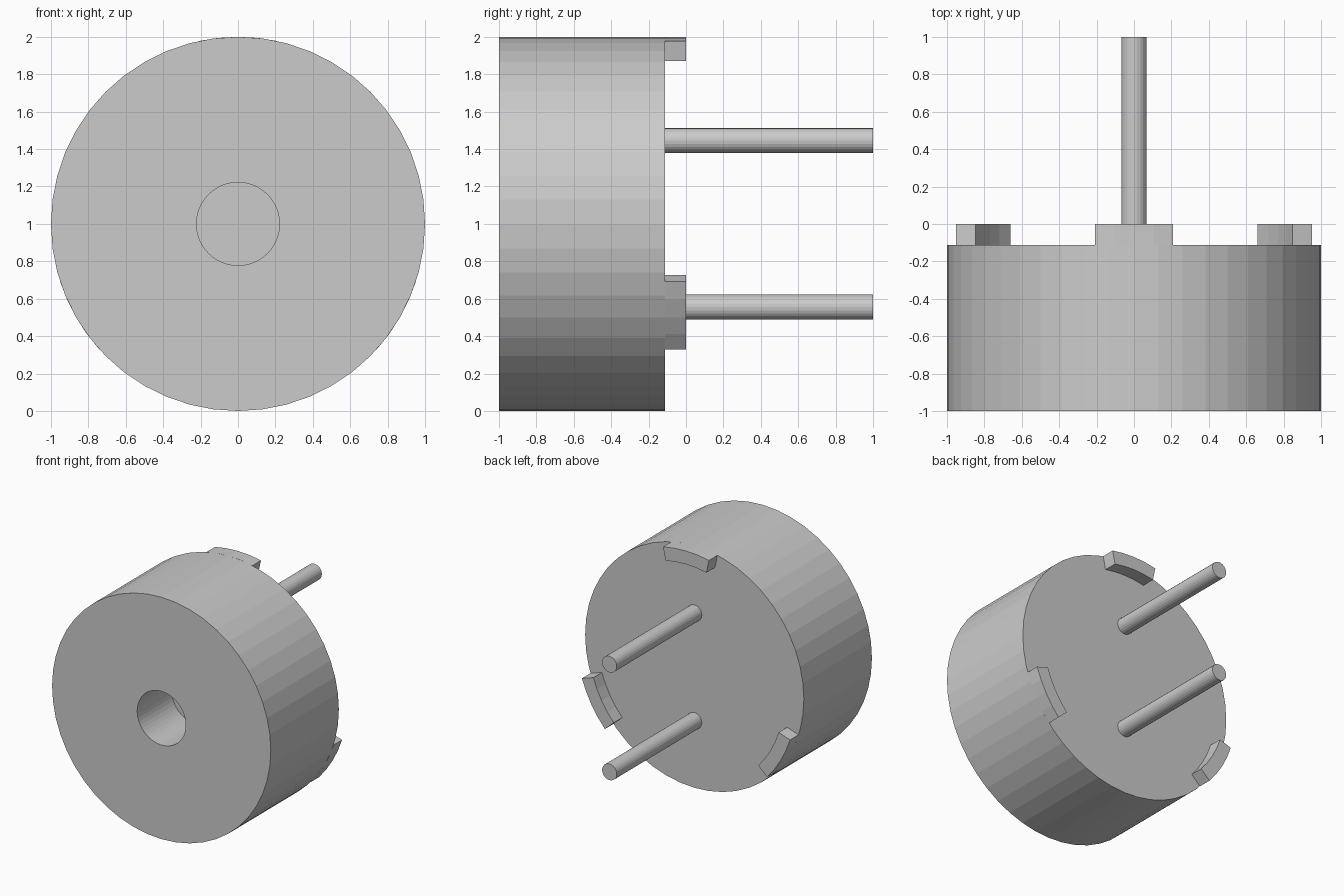
import bpy, bmesh
from math import sin, cos, radians, tau

if "Cube" in bpy.data.objects:
    bpy.data.objects.remove(bpy.data.objects["Cube"])

CZ = 1.0        # height of the body axis
BACK = -0.111   # back face of the body


def finish(name, bm):
    bmesh.ops.recalc_face_normals(bm, faces=bm.faces)
    mesh = bpy.data.meshes.new(name)
    bm.to_mesh(mesh)
    bm.free()
    obj = bpy.data.objects.new(name, mesh)
    bpy.context.collection.objects.link(obj)
    return obj


def lathe_y(name, profile, z, sides):
    """Turn (radius, y) points around a y-parallel axis, capping both ends."""
    bm = bmesh.new()
    rings = []
    for r, y in profile:
        rings.append([bm.verts.new((r * cos(tau * i / sides), y, z + r * sin(tau * i / sides)))
                      for i in range(sides)])
    for a, b in zip(rings, rings[1:]):
        for i in range(sides):
            j = (i + 1) % sides
            bm.faces.new((a[i], a[j], b[j], b[i]))
    bm.faces.new(rings[0])
    bm.faces.new(rings[-1])
    return finish(name, bm)


def arc_tab(name, centre, half=12.1, inner=0.89, outer=1.0, steps=4):
    """Curved block on the back rim, extruded along y."""
    bm = bmesh.new()
    angles = [radians(centre - half + 2 * half * i / steps) for i in range(steps + 1)]
    outline = [(outer, a) for a in angles] + [(inner, a) for a in reversed(angles)]
    face = bm.faces.new([bm.verts.new((r * cos(a), BACK, CZ + r * sin(a))) for r, a in outline])
    new = bmesh.ops.extrude_face_region(bm, geom=[face], use_keep_orig=True)["geom"]
    bmesh.ops.translate(bm, vec=(0, -BACK, 0),
                        verts=[v for v in new if isinstance(v, bmesh.types.BMVert)])
    return finish(name, bm)


# Body with a blind sound hole in the front
lathe_y("buzzer_body", [(0.222, -0.55), (0.222, -1), (1, -1), (1, BACK)], CZ, 48)

# Two contact pins
for label, z in (("upper", 1.445), ("lower", 0.555)):
    lathe_y(label + "_pin", [(0.067, BACK), (0.067, 1)], z, 24)

# Three stand-off tabs on the back rim
for label, angle in (("top", 90), ("left", 210), ("right", 330)):
    arc_tab(label + "_standoff", angle)
